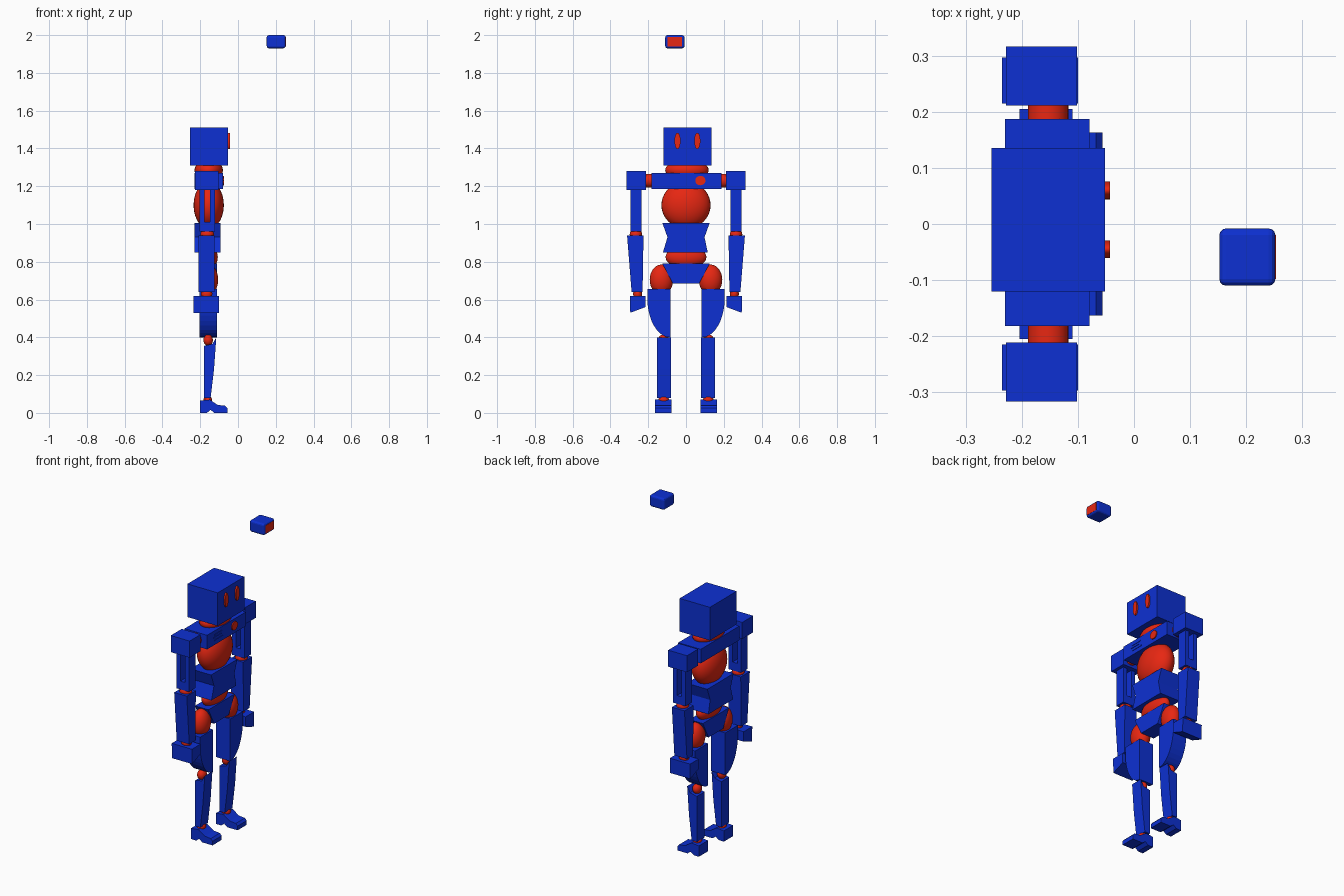
import bpy, bmesh, math
from mathutils import Vector

cube = bpy.data.objects.get("Cube")
if cube:
    bpy.data.objects.remove(cube, do_unlink=True)


def material(name, rgb):
    m = bpy.data.materials.new(name)
    m.use_nodes = True
    m.diffuse_color = (*rgb, 1)
    m.node_tree.nodes["Principled BSDF"].inputs["Base Color"].default_value = (*rgb, 1)
    return m


BLUE = material("bright blue", (0.004, 0.03, 0.65))
RED = material("bright red", (0.8, 0.02, 0.006))
CX = -0.155  # the figure's own depth axis; it faces +x


def finish(name, bm, mat, smooth=False):
    bmesh.ops.recalc_face_normals(bm, faces=bm.faces)
    for f in bm.faces:
        f.smooth = smooth
    mesh = bpy.data.meshes.new(name)
    bm.to_mesh(mesh)
    bm.free()
    mesh.materials.append(mat)
    ob = bpy.data.objects.new(name, mesh)
    bpy.context.collection.objects.link(ob)
    return ob


def box(name, x, y, z, mat=BLUE, bevel=0):
    bm = bmesh.new()
    bmesh.ops.create_cube(bm, size=1)
    for v in bm.verts:
        v.co = [(a + b) / 2 + c * (b - a) for (a, b), c in zip((x, y, z), v.co)]
    if bevel:
        bmesh.ops.bevel(bm, geom=bm.edges[:], offset=bevel, segments=3,
                        profile=0.5, affect='EDGES')
    return finish(name, bm, mat)


def ball(name, centre, radii, mat=RED):
    bm = bmesh.new()
    bmesh.ops.create_uvsphere(bm, u_segments=32, v_segments=20, radius=1)
    for v in bm.verts:
        v.co = [c + r * k for c, r, k in zip(centre, radii, v.co)]
    return finish(name, bm, mat, True)


def rod(name, centre, radii, length, axis, mat=RED):
    """Elliptical cylinder along x or y; radii are the other horizontal one and z."""
    bm = bmesh.new()
    bmesh.ops.create_cone(bm, cap_ends=True, segments=32, radius1=1, radius2=1, depth=length)
    for v in bm.verts:
        a, b, t = v.co
        off = (t, a * radii[0], b * radii[1]) if axis == 'x' else (a * radii[0], t, b * radii[1])
        v.co = Vector(centre) + Vector(off)
    ob = finish(name, bm, mat)
    for p in ob.data.polygons:
        p.use_smooth = len(p.vertices) == 4
    return ob


def prism(name, pts, axis, lo, hi, mat=BLUE):
    """Extrude a (y, z) profile along x, or an (x, z) profile along y."""
    bm = bmesh.new()
    rings = [[bm.verts.new((t, p, z) if axis == 'x' else (p, t, z)) for p, z in pts]
             for t in (lo, hi)]
    for r in rings:
        bm.faces.new(r)
    n = len(pts)
    for i in range(n):
        j = (i + 1) % n
        bm.faces.new((rings[0][i], rings[0][j], rings[1][j], rings[1][i]))
    return finish(name, bm, mat)


# Head, eyes and neck
box("head", (-0.254, -0.052), (-0.12, 0.135), (1.31, 1.51))
for side, y in (("right", -0.045), ("left", 0.06)):
    rod(side + "_eye", (-0.055, y, 1.44), (0.016, 0.043), 0.024, 'x')
ball("neck", (CX, 0.005, 1.285), (0.075, 0.115, 0.055))

# Chest with vents and button
box("chest", (-0.23, -0.079), (-0.182, 0.187), (1.185, 1.27))
for z, y0, y1 in ((1.245, -0.11, -0.04), (1.23, -0.12, -0.05), (1.212, -0.11, -0.03)):
    box("chest_vent", (-0.08, -0.076), (y0, y1), (z - 0.003, z + 0.003))
rod("chest_button", (-0.079, 0.076, 1.23), (0.027, 0.025), 0.012, 'x')

# Torso
ball("ribcage", (CX, 0, 1.1), (0.08, 0.13, 0.125))
prism("belly", [(-0.125, 1.005), (-0.098, 0.93), (-0.122, 0.85),
                (0.115, 0.85), (0.098, 0.93), (0.125, 1.005)], 'x', -0.23, -0.092)
ball("waist", (CX, 0, 0.825), (0.048, 0.108, 0.06))
prism("pelvis", [(-0.125, 0.79), (-0.07, 0.685), (0.07, 0.685), (0.125, 0.79)],
      'x', -0.2, -0.11)

# Limbs, repeated on both sides
for side, s in (("right", -1), ("left", 1)):
    def span(a, b):
        return tuple(sorted((s * a, s * b)))

    def across(pts):
        return [(s * y, z) for y, z in pts]

    # Arm
    rod(side + "_shoulder_joint", (-0.153, s * 0.2, 1.23), (0.036, 0.036), 0.05, 'y')
    box(side + "_shoulder", (-0.228, -0.102), span(0.211, 0.316), (1.18, 1.28))
    for x in (-0.191, -0.134):
        box(side + "_upper_arm_bar", (x - 0.013, x + 0.013), span(0.235, 0.295), (0.965, 1.18))
    box(side + "_upper_arm_base", (-0.204, -0.121), span(0.235, 0.295), (0.96, 1.01))
    ball(side + "_elbow", (-0.163, s * 0.265, 0.945), (0.036, 0.033, 0.03))
    prism(side + "_forearm", across([(0.225, 0.94), (0.312, 0.94), (0.288, 0.64), (0.23, 0.64)]),
          'x', -0.208, -0.124)
    ball(side + "_wrist", (-0.166, s * 0.256, 0.63), (0.03, 0.024, 0.03))
    prism(side + "_hand", across([(0.215, 0.62), (0.297, 0.62), (0.295, 0.53), (0.215, 0.56)]),
          'x', -0.235, -0.1)

    # Thigh: straight inside, rounded outside
    ball(side + "_hip", (CX, s * 0.13, 0.705), (0.05, 0.062, 0.08))
    curve = [(0.085 + 0.12 * math.cos(a), 0.61 - 0.21 * math.sin(a))
             for a in (math.pi / 2 * i / 10 for i in range(11))]
    prism(side + "_thigh", across([(0.083, 0.655), (0.205, 0.655)] + curve[:-1] + [(0.083, 0.4)]),
          'x', -0.204, -0.11)

    # Lower leg and foot
    ball(side + "_knee", (-0.158, s * 0.118, 0.385), (0.025, 0.03, 0.03))
    prism(side + "_shin", [(-0.18, 0.08), (-0.145, 0.08), (-0.127, 0.23), (-0.115, 0.4),
                           (-0.135, 0.365), (-0.18, 0.355)], 'y', *span(0.08, 0.153))
    ball(side + "_ankle", (-0.16, s * 0.118, 0.07), (0.022, 0.028, 0.022))
    prism(side + "_foot", [(-0.2, 0), (-0.2, 0.065), (-0.15, 0.07), (-0.108, 0.042),
                           (-0.068, 0.038), (-0.056, 0.025), (-0.056, 0), (-0.125, 0),
                           (-0.145, 0.016), (-0.165, 0)], 'y', *span(0.076, 0.163))

# Floating block with a red front plate
box("floating_block", (0.152, 0.252), (-0.11, -0.008), (1.93, 2.0), BLUE, 0.012)
box("floating_block_plate", (0.249, 0.253), (-0.098, -0.02), (1.941, 1.989), RED)
